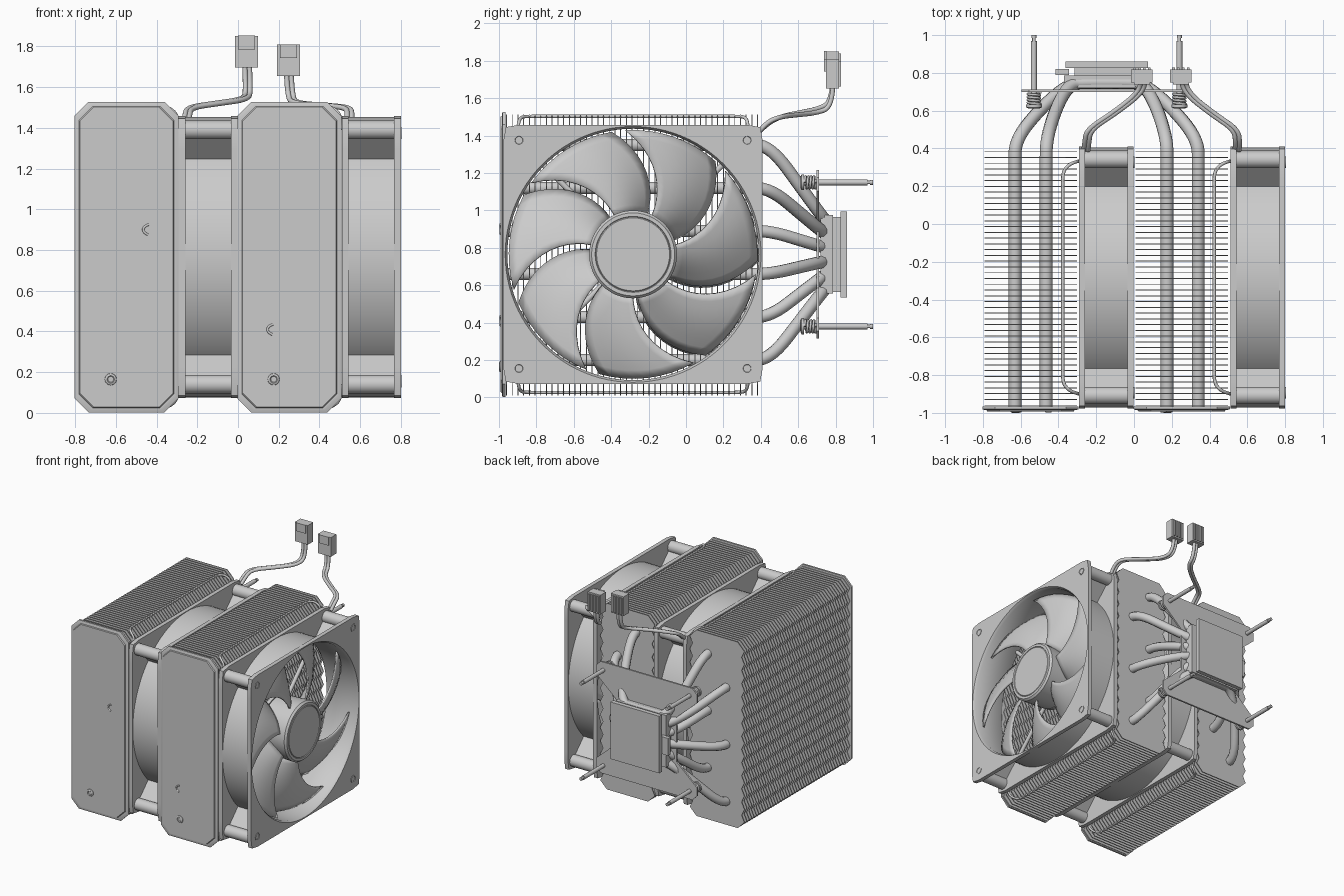
import bpy, bmesh
from math import sin, cos, pi, radians
from mathutils import Vector

cube = bpy.data.objects.get("Cube")
if cube:
    bpy.data.objects.remove(cube)

GREY = (0.6, 0.6, 0.6, 1)
metal = bpy.data.materials.new("light grey metal")
metal.use_nodes = True
metal.diffuse_color = GREY
metal.node_tree.nodes["Principled BSDF"].inputs["Base Color"].default_value = GREY

CY, CZ = -0.283, 0.765      # fan axis
BX = -0.145                 # base centre


def select(obj):
    bpy.ops.object.select_all(action='DESELECT')
    obj.select_set(True)
    bpy.context.view_layer.objects.active = obj


def add(name, bm):
    bmesh.ops.recalc_face_normals(bm, faces=bm.faces)
    mesh = bpy.data.meshes.new(name)
    bm.to_mesh(mesh)
    bm.free()
    mesh.materials.append(metal)
    obj = bpy.data.objects.new(name, mesh)
    bpy.context.collection.objects.link(obj)
    select(obj)
    bpy.ops.object.shade_smooth_by_angle(angle=radians(35))
    return obj


def loft(name, loops, ring=False):
    """Skin a row of point loops; close it as a ring or cap both ends."""
    bm = bmesh.new()
    vs = [[bm.verts.new(p) for p in loop] for loop in loops]
    for a, b in zip(vs, vs[1:] + vs[:1] if ring else vs[1:]):
        for i in range(len(a)):
            bm.faces.new((a[i], a[i - 1], b[i - 1], b[i]))
    if not ring:
        bm.faces.new(vs[0])
        bm.faces.new(vs[-1])
    return add(name, bm)


def prism(name, outline, y0, y1):
    return loft(name, [[(x, y, z) for x, z in outline] for y in (y0, y1)])


def box(name, x0, x1, y0, y1, z0, z1):
    return prism(name, [(x0, z0), (x1, z0), (x1, z1), (x0, z1)], y0, y1)


def lathe(name, axis, u, v, profile, n=24):
    """Turn (position, radius) pairs round an x or y axis through u, v."""
    loops = []
    for t, r in profile:
        ring = [(u + r * cos(2 * pi * i / n), v + r * sin(2 * pi * i / n)) for i in range(n)]
        loops.append([(t, a, b) if axis == 'x' else (a, t, b) for a, b in ring])
    return loft(name, loops)


def tube(name, points, radius):
    curve = bpy.data.curves.new(name, 'CURVE')
    curve.dimensions = '3D'
    curve.bevel_depth = radius
    curve.bevel_resolution = 3
    curve.resolution_u = 6
    curve.use_fill_caps = True
    spline = curve.splines.new('NURBS')
    spline.points.add(len(points) - 1)
    for p, co in zip(spline.points, points):
        p.co = (*co, 1)
    spline.order_u = 3
    spline.use_endpoint_u = True
    curve.materials.append(metal)
    obj = bpy.data.objects.new(name, curve)
    bpy.context.collection.objects.link(obj)
    select(obj)
    bpy.ops.object.convert(target='MESH')
    return obj


def octagon(x0, x1, z0, z1, c):
    return [(x0 + c, z0), (x1 - c, z0), (x1, z0 + c), (x1, z1 - c),
            (x1 - c, z1), (x0 + c, z1), (x0, z1 - c), (x0, z0 + c)]


def tower(side, x0, mark):
    # Stacked fins with zigzag edges
    lo, hi, teeth = x0 + 0.012, x0 + 0.5, 13
    zs = [0.07 + 1.38 * i / (2 * teeth) for i in range(2 * teeth + 1)]
    right = [(hi - 0.025 * (i % 2), z) for i, z in enumerate(zs)]
    left = [(lo + 0.025 * (i % 2), z) for i, z in enumerate(zs)]
    outline = [(lo + 0.06, 0.01), (hi - 0.06, 0.01)] + right
    outline += [(hi - 0.06, 1.512), (lo + 0.06, 1.512)] + left[::-1]
    fins = prism(side + "_fins", outline, -0.962, -0.957)
    arr = fins.modifiers.new("stack", 'ARRAY')
    arr.use_relative_offset = False
    arr.use_constant_offset = True
    arr.constant_offset_displace = (0, 0.0305, 0)
    arr.count = 45
    # Front cover with a stepped, bevelled rim
    steps = [(-0.965, 0), (-0.98, 0), (-0.985, 0.012), (-0.985, 0.022), (-0.992, 0.026)]
    loft(side + "_cover", [[(x, y, z) for x, z in octagon(
        x0 + i, x0 + 0.51 - i, 0.003 + i, 1.527 - i, 0.068)] for y, i in steps])
    lathe(side + "_cover_screw", 'y', x0 + 0.178, 0.165,
          [(-0.99, 0.03), (-0.996, 0.028), (-1.0, 0.018), (-0.996, 0.014)], 16)
    mx, mz = mark
    tube(side + "_cover_mark", [(mx + 0.012, -0.992, mz + 0.025), (mx - 0.015, -0.992, mz + 0.015),
         (mx - 0.015, -0.992, mz - 0.015), (mx + 0.008, -0.992, mz - 0.025)], 0.006)


def square(x, half=0.693, cap=0.962, n=96):
    pts = []
    for i in range(n):
        c, s = cos(2 * pi * i / n), sin(2 * pi * i / n)
        r = min(half / max(abs(c), abs(s)), cap)
        pts.append((x, CY + r * c, CZ + r * s))
    return pts


def circle(x, r, n=96):
    return square(x, 9, r, n)


def fan(side, x0):
    x1 = x0 + 0.29
    # Frame: two square flanges joined by a round duct
    loft(side + "_fan_frame", [
        square(x0), square(x0 + 0.033), circle(x0 + 0.033, 0.689), circle(x1 - 0.033, 0.689),
        square(x1 - 0.033), square(x1), circle(x1, 0.684), circle(x1 - 0.02, 0.672),
        circle(x0 + 0.02, 0.672), circle(x0, 0.684)], ring=True)
    for sy in (-1, 1):
        for sz in (-1, 1):
            y, z = CY + 0.61 * sy, CZ + 0.61 * sz
            # Corner post, its rib and the fixing rings
            lathe(side + "_corner_post", 'x', y + 0.015 * sy, z + 0.015 * sz,
                  [(x0 + 0.02, 0.046), (x1 - 0.02, 0.046)])
            lathe(side + "_fixing", 'x', y, z, [(x1 - 0.01, 0.03), (x1 + 0.004, 0.03),
                  (x1 + 0.004, 0.022), (x1 + 0.001, 0.02)], 16)
            d, n = Vector((0, sy, sz)).normalized(), Vector((0, -sz, sy)).normalized() * 0.008
            mid = Vector((0, CY, CZ))
            rib = [mid + d * r + n * k for r, k in ((0.68, -1), (0.86, -1), (0.86, 1), (0.68, 1))]
            loft(side + "_corner_rib", [[p + Vector((x, 0, 0)) for p in rib]
                                        for x in (x0 + 0.03, x1 - 0.03)])
            # Motor strut
            ends = [mid + d * r + Vector((x0 + 0.02, 0, 0)) for r in (0.18, 0.43, 0.68)]
            tube(side + "_motor_strut", ends, 0.016)
    # Motor and hub
    lathe(side + "_motor", 'x', CY, CZ, [(x0 + 0.005, 0.22), (x0 + 0.035, 0.22)], 48)
    lathe(side + "_hub", 'x', CY, CZ, [(x0 + 0.045, 0.225), (x1 - 0.025, 0.235), (x1 - 0.01, 0.222),
          (x1 - 0.01, 0.203), (x1 - 0.015, 0.2), (x1 - 0.01, 0.195)], 48)
    # Seven swept blades
    bm = bmesh.new()
    rows, cols = 10, 8
    for k in range(7):
        grid = []
        for i in range(rows + 1):
            t = i / rows
            r = 0.22 + 0.445 * t
            row = []
            for j in range(cols + 1):
                u = j / cols
                a = radians(-33 + 30 * t ** 1.5 + 45 * u) + 2 * pi * k / 7
                x = x0 + 0.055 + 0.17 * u + 0.03 * sin(pi * u)
                row.append(bm.verts.new((x, CY + r * cos(a), CZ + r * sin(a))))
            grid.append(row)
        for a, b in zip(grid, grid[1:]):
            for j in range(cols):
                bm.faces.new((a[j], a[j + 1], b[j + 1], b[j]))
    blades = add(side + "_fan_blades", bm)
    blades.modifiers.new("thickness", 'SOLIDIFY').thickness = 0.012
    # Wire clips above and below
    for s in (-1, 1):
        half = [(0.08, 0.615, 0.61), (-0.005, 0.615, 0.61), (-0.005, 0.615, 0.70),
                (-0.05, 0.6, 0.735), (-0.085, 0.56, 0.738), (-0.085, 0.48, 0.738)]
        path = [(x, -y, z) for x, y, z in half] + half[::-1]
        tube(side + "_wire_clip", [(x0 + x, CY + y, CZ + s * z) for x, y, z in path], 0.009)


def plug(side, x, z, path):
    # Cable pair and its connector
    for dx in (-0.011, 0.011):
        tube(side + "_cable", [(px + dx, py, pz) for px, py, pz in path], 0.013)
    box(side + "_plug", x - 0.057, x + 0.057, 0.748, 0.818, z, z + 0.155)
    box(side + "_plug_latch", x - 0.042, x + 0.042, 0.738, 0.75, z + 0.09, z + 0.157)
    for i in range(4):
        px = x - 0.039 + 0.026 * i
        box(side + "_plug_rib", px - 0.007, px + 0.007, 0.815, 0.828, z + 0.01, z + 0.145)


tower("right", -0.803, (-0.45, 0.9))
tower("left", -0.003, (0.16, 0.41))
fan("right", -0.292)
fan("left", 0.51)

# Heat pipes running from one tower through the base to the other
for i in range(6):
    z = 1.35 - 0.23 * i
    zb = CZ + 0.072 * (2.5 - i)
    w = 0.485 if i % 2 else 0.32
    half = [(w, -0.965, z), (w, 0.3, z), (w, 0.45, z),
            (w * 0.4 + 0.13, 0.64, z * 0.35 + zb * 0.65), (0.19, 0.745, zb), (0.1, 0.75, zb)]
    path = [(-x, y, pz) for x, y, pz in half] + half[::-1]
    tube("heat_pipe", [(BX + x, y, pz) for x, y, pz in path], 0.034)

# Base block, contact plate and mounting bracket
box("base_block", BX - 0.225, BX + 0.225, 0.72, 0.785, CZ - 0.21, CZ + 0.21)
box("base_step", BX - 0.17, BX + 0.17, 0.78, 0.83, CZ - 0.2, CZ + 0.2)
box("contact_plate", BX - 0.218, BX + 0.218, 0.825, 0.86, CZ - 0.23, CZ + 0.23)
box("base_tab", BX - 0.27, BX - 0.2, 0.79, 0.82, CZ - 0.09, CZ + 0.05)
arm = [(0.41, 0.45), (0.45, 0.41), (0.45, 0.34), (0.27, 0.18)]
bracket = arm + [(x, -z) for x, z in arm[::-1]]
bracket += [(-x, -z) for x, z in bracket]
prism("mounting_bracket", [(BX + x, CZ + z) for x, z in bracket], 0.698, 0.712)

# Sprung mounting screws
for sx in (-1, 1):
    for sz in (-1, 1):
        x, z = BX + 0.385 * sx, CZ + 0.385 * sz
        lathe("mounting_screw", 'y', x, z, [
            (0.612, 0.03), (0.618, 0.042), (0.632, 0.042), (0.632, 0.016), (0.97, 0.016),
            (0.97, 0.009), (0.985, 0.009), (0.985, 0.013), (1.0, 0.013)], 16)
        tube("screw_spring", [(x + 0.034 * cos(i * pi / 4), 0.635 + 0.0019 * i,
                               z + 0.034 * sin(i * pi / 4)) for i in range(33)], 0.007)

plug("right", 0.042, 1.695, [
    (-0.255, 0.39, 1.42), (-0.25, 0.43, 1.46), (-0.24, 0.5, 1.5), (-0.1, 0.59, 1.52),
    (0.04, 0.7, 1.54), (0.05, 0.78, 1.58), (0.045, 0.785, 1.70)])
plug("left", 0.248, 1.653, [
    (0.545, 0.39, 1.42), (0.55, 0.43, 1.47), (0.54, 0.5, 1.5), (0.42, 0.58, 1.51),
    (0.28, 0.69, 1.52), (0.255, 0.78, 1.55), (0.25, 0.785, 1.66)])
